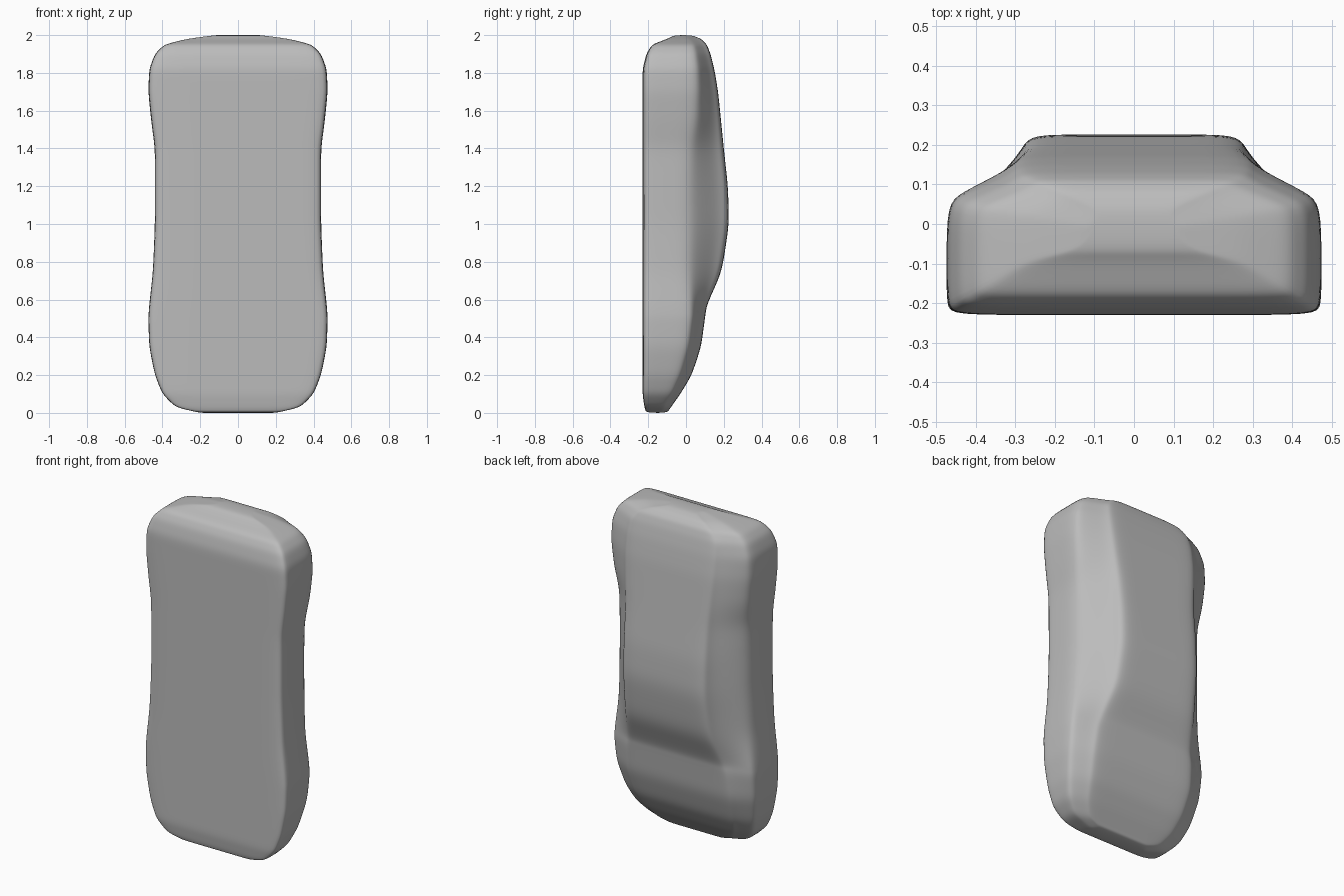
import bpy
import bmesh

cube = bpy.data.objects.get("Cube")
if cube:
    bpy.data.objects.remove(cube, do_unlink=True)

# Single matte grey for the whole shell
grey = bpy.data.materials.new("matte_grey")
grey.use_nodes = True
colour = (0.5, 0.5, 0.5, 1)
grey.diffuse_color = colour
grey.node_tree.nodes["Principled BSDF"].inputs["Base Color"].default_value = colour

# Stations along the body: height, half width, floor, belt line, roof half width, roof
stations = [
    (0, .2, -.21, -.14, .15, -.1),
    (.03, .33, -.22, -.12, .25, -.08),
    (.1, .4, -.23, -.08, .3, -.03),
    (.2, .44, -.23, -.04, .33, .03),
    (.35, .47, -.23, 0, .35, .08),
    (.5, .475, -.23, .02, .34, .1),
    (.57, .47, -.23, .02, .32, .11),
    (.75, .45, -.23, 0, .29, .19),
    (1, .44, -.23, 0, .28, .228),
    (1.2, .44, -.23, 0, .28, .222),
    (1.4, .44, -.23, .01, .28, .2),
    (1.55, .46, -.23, .04, .29, .185),
    (1.7, .475, -.23, .05, .3, .17),
    (1.82, .47, -.23, .05, .3, .15),
    (1.9, .44, -.21, .04, .29, .13),
    (1.95, .39, -.18, .03, .25, .11),
    (1.98, .27, -.1, .01, .18, .08),
    (2, .12, -.06, -.01, .08, .03),
]


def half_section(half_width, floor, belt, roof_width, roof):
    """Half outline from the underside centre, round the flank, to the roof centre."""
    depth = roof - floor
    shoulder = roof - belt
    slope = half_width - roof_width
    return [
        (0, floor),
        (half_width * .5, floor),
        (half_width * .97, floor),
        (half_width, floor + depth * .06),
        (half_width, (floor + belt) / 2),
        (half_width, belt),
        (half_width - slope * .2, belt + shoulder * .25),
        (roof_width + slope * .15, roof - shoulder * .3),
        (roof_width, roof - shoulder * .12),
        (roof_width * .92, roof),
        (roof_width * .5, roof),
        (0, roof),
    ]


def blend(a, b, amount):
    return [p + (q - p) * amount for p, q in zip(a, b)]


# Split each span in two so the loft follows the stations closely
rows = []
for a, b in zip(stations, stations[1:]):
    rows += [blend(a, b, 0), blend(a, b, .5)]
rows.append(stations[-1])

# Loft one half of the shell
bm = bmesh.new()
rings = [[bm.verts.new((x, y, z)) for x, y in half_section(*size)] for z, *size in rows]
for lower, upper in zip(rings, rings[1:]):
    for i in range(len(lower) - 1):
        bm.faces.new((lower[i], lower[i + 1], upper[i + 1], upper[i]))


# Close both ends with strips between underside and roof
def cap(ring, flip):
    count = len(ring)
    for i in range(count // 2 - 1):
        quad = [ring[i], ring[i + 1], ring[count - 2 - i], ring[count - 1 - i]]
        bm.faces.new(quad[::-1] if flip else quad)


cap(rings[0], True)
cap(rings[-1], False)

mesh = bpy.data.meshes.new("body_shell")
bm.to_mesh(mesh)
bm.free()
mesh.materials.append(grey)
body = bpy.data.objects.new("body_shell", mesh)
bpy.context.collection.objects.link(body)

# Mirror to the other side and round it off
mirror = body.modifiers.new("mirror", "MIRROR")
mirror.use_clip = True
smooth = body.modifiers.new("rounding", "SUBSURF")
smooth.levels = smooth.render_levels = 2

bpy.context.view_layer.objects.active = body
body.select_set(True)
bpy.ops.object.shade_smooth()
